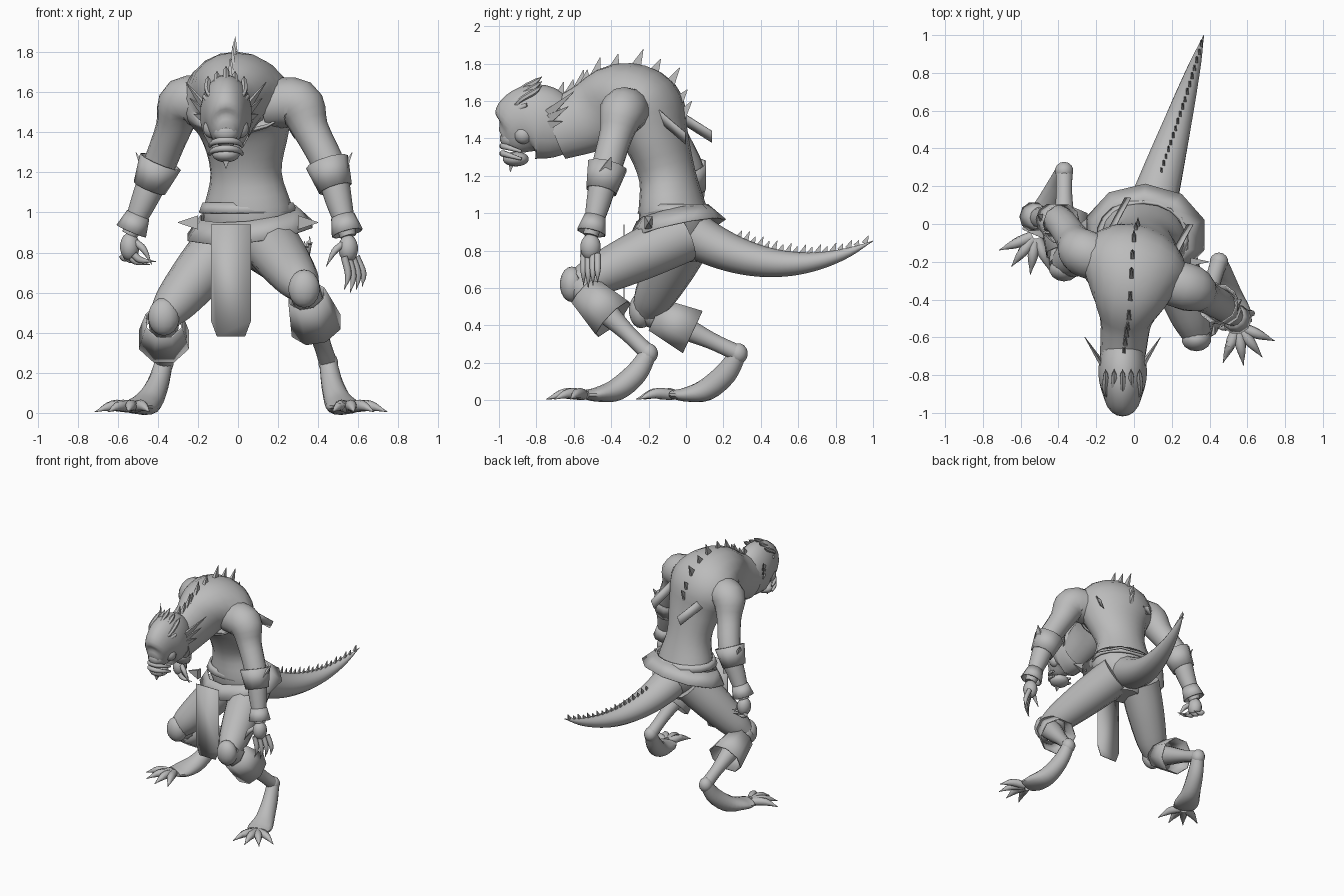
import bpy, bmesh, math
from mathutils import Vector

if "Cube" in bpy.data.objects:
    bpy.data.objects.remove(bpy.data.objects["Cube"])

GREY = (.5, .5, .5, 1)
grey = bpy.data.materials.new("plain grey")
grey.use_nodes = True
grey.diffuse_color = GREY
grey.node_tree.nodes["Principled BSDF"].inputs["Base Color"].default_value = GREY

ACROSS, FORWARD, UP = Vector((1, 0, 0)), Vector((0, 1, 0)), Vector((0, 0, 1))


def finish(name, bm, angle=50, shell=0):
    bmesh.ops.recalc_face_normals(bm, faces=bm.faces)
    mesh = bpy.data.meshes.new(name)
    bm.to_mesh(mesh)
    bm.free()
    mesh.materials.append(grey)
    obj = bpy.data.objects.new(name, mesh)
    bpy.context.collection.objects.link(obj)
    bpy.ops.object.select_all(action='DESELECT')
    obj.select_set(True)
    bpy.context.view_layer.objects.active = obj
    bpy.ops.object.shade_smooth_by_angle(angle=math.radians(angle))
    if shell:
        obj.modifiers.new("thickness", 'SOLIDIFY').thickness = shell


def resample(stations, steps):
    """Smooth stations (x, y, z, half width, half depth) with a spline."""
    rows = [Vector(s) for s in stations]
    rows = [2 * rows[0] - rows[1]] + rows + [2 * rows[-1] - rows[-2]]
    out = []
    for before, a, b, after in zip(rows, rows[1:], rows[2:], rows[3:]):
        for k in range(steps):
            t = k / steps
            bend = t * (1 - t) / 2
            line = a.lerp(b, t * t * (3 - 2 * t))
            out.append(line + (b - before) * bend * (1 - t) - (after - a) * bend * t)
    return out + [rows[-2]]


def frames(rows, ref):
    """Give the centre and two scaled cross axes of every row."""
    pts = [Vector(r[:3]) for r in rows]
    for i, p in enumerate(pts):
        t = (pts[min(i + 1, len(pts) - 1)] - pts[max(i - 1, 0)]).normalized()
        u = (ref - t * t.dot(ref)).normalized()
        yield p, u * max(rows[i][3], .002), t.cross(u) * max(rows[i][4], .002)


def loft(name, stations, ref=ACROSS, sides=14, steps=4, shell=0, angle=50):
    """Skin elliptical sections; a shell leaves the ends open with thickness."""
    bm = bmesh.new()
    rings = []
    for p, u, v in frames(resample(stations, steps), ref):
        turn = [math.tau * (k + .5) / sides for k in range(sides)]
        rings.append([bm.verts.new(p + u * math.cos(a) + v * math.sin(a)) for a in turn])
    for low, high in zip(rings, rings[1:]):
        for k in range(sides):
            n = (k + 1) % sides
            bm.faces.new((low[k], low[n], high[n], high[k]))
    if not shell:
        bm.faces.new(rings[0])
        bm.faces.new(rings[-1])
    finish(name, bm, angle, shell)


def tube(name, points, radii, ref=ACROSS, **options):
    loft(name, [(*p, r, r) for p, r in zip(points, radii)], ref, **options)


def flare(name, start, end, narrow, wide, ref=ACROSS, sides=8):
    tube(name, (start, end), (narrow, wide), ref, sides=sides, steps=1, shell=.008, angle=20)


def spike(name, base, tip, wide, thick, ref=ACROSS):
    loft(name, [(*base, wide, thick), (*tip, 0, 0)], ref, sides=4, steps=1, angle=20)


def digit(name, root, tip, radius, bow):
    middle = root.lerp(tip, .5) + Vector(bow)
    tube(name, (root, middle, tip), (radius, radius * .9, 0), Vector((.3, 1, .2)), sides=8)


def blob(name, centre, size):
    bm = bmesh.new()
    bmesh.ops.create_uvsphere(bm, u_segments=14, v_segments=9, radius=1)
    for v in bm.verts:
        v.co = Vector(centre) + v.co * Vector(size)
    finish(name, bm)


def sheet(name, points):
    bm = bmesh.new()
    bm.faces.new([bm.verts.new(p) for p in points])
    finish(name, bm, shell=.006)


def ridge(name, stations, first, last, height):
    """Row of backswept spikes along the upper side of a loft."""
    for i, (p, u, v) in enumerate(frames(resample(stations, 3), ACROSS)):
        if first <= i < last:
            top = v if v.y + v.z > 0 else -v
            tall = height * (1 + .4 * (i % 2))
            tip = p + top + (UP + FORWARD * .5) * tall
            spike(name, p + top * .85, tip, height * .35, height * .8)


# Hunched body running from the hips up and forward into the neck
torso = [(.05, -.04, .74, .1, .1), (.05, -.04, .9, .2, .17), (.05, -.07, 1, .23, .18),
         (.04, -.1, 1.2, .18, .15), (.03, -.16, 1.4, .23, .17), (0, -.23, 1.55, .29, .22),
         (-.02, -.36, 1.6, .22, .2), (-.04, -.5, 1.52, .14, .19), (-.06, -.7, 1.44, .12, .16)]
loft("torso", torso, Vector((1, -.3, 0)), sides=18)
ridge("back_spike", torso, 13, 24, .055)

# Belt, flared skirt and loincloth
loft("belt", [(.05, -.06, 1.05, .23, .18), (.05, -.06, 1, .25, .2)], sides=18, steps=1, shell=.015)
loft("waist_skirt", [(.05, -.07, 1, .25, .2), (.06, -.05, .91, .33, .27)],
     sides=10, steps=1, shell=.006, angle=20)
for s in (-1, 1):
    corner = Vector((.05 + s * .25, -.2, .95))
    spike("skirt_corner", corner, corner + ACROSS * s * .1, .05, .03, UP)
half_cloth = [(.1, .94), (.1, .46), (.07, .38)]
sheet("loincloth", [(x - .035, -.335, z) for x, z in half_cloth + [(-x, z) for x, z in half_cloth[::-1]]])

# Tail sagging then rising to a point, with a serrated ridge
tail = []
for k in range(9):
    t = k / 8
    r = .14 * (1 - t) ** .8
    tail.append((.07 + .3 * t, t, .73 + .6 * (t - .55) ** 2, r, r * .9))
loft("tail", tail)
ridge("tail_spike", tail, 6, 24, .03)

# Head
HX = -.06
loft("head", [(HX, -.6, 1.45, .09, .13), (HX, -.7, 1.47, .12, .18), (HX, -.8, 1.49, .13, .2),
              (HX, -.88, 1.47, .11, .18), (HX, -.94, 1.42, .08, .12), (HX, -.98, 1.4, .04, .05)], sides=18)
blob("muzzle", (HX, -.94, 1.4), (.065, .055, .055))
blob("nose", (HX, -.97, 1.45), (.035, .025, .03))
blob("lower_jaw", (HX, -.91, 1.29), (.07, .07, .04))
spike("chin_tuft", (HX, -.93, 1.29), (HX, -.94, 1.22), .04, .03)
for name, z in (("upper_lip", 1.36), ("lower_lip", 1.32)):
    arc = [k * math.pi / 8 for k in range(-4, 5)]
    tube(name, [(HX + .08 * math.sin(a), -.88 - .1 * math.cos(a), z - .03 + .03 * math.cos(a)) for a in arc],
         [.008 + .01 * math.cos(a) for a in arc], UP, sides=8, steps=2)
for k in range(-2, 3):
    x, high = HX + k * .045, 1.7 - abs(k) * .025
    tube("crest_ridge", [(HX + k * .02, -.94, 1.53), (x, -.89, high - .05), (x, -.81, high), (x, -.77, high + .03)],
         (.01, .014, .016, 0), sides=6)
for s in (-1, 1):
    tube("brow", [(HX + s * .02, -.95, 1.52), (HX + s * .07, -.91, 1.55), (HX + s * .11, -.85, 1.58)],
         (.015, .022, .01), UP, sides=8)
    blob("cheek", (HX + s * .07, -.87, 1.42), (.045, .05, .05))
    for k in range(3):
        root = Vector((HX + s * .11, -.74, 1.53 - k * .03))
        spike("ear_prong", root, root + Vector((s * (.09 - k * .02), .14 - k * .03, .12 - k * .05)),
              .035, .012, Vector((0, -.6, 1)))


def arm(side, s, shoulder, elbow, wrist, reach):
    """Arm with its elbow guard, wrist cuff and hand; reach curls the fingers."""
    shoulder, elbow, wrist, reach = map(Vector, (shoulder, elbow, wrist, reach))
    chest = Vector((0, -.25, 1.54))
    tube(side + "_arm", (chest.lerp(shoulder, .5), shoulder, shoulder.lerp(elbow, .4), elbow,
                         elbow.lerp(wrist, .5), wrist), (.12, .125, .09, .08, .065, .04), FORWARD)
    flare(side + "_elbow_guard", elbow.lerp(shoulder, .1), elbow.lerp(wrist, .3), .11, .085, FORWARD, 10)
    flare(side + "_wrist_cuff", elbow.lerp(wrist, .7), elbow.lerp(wrist, .95), .06, .08, FORWARD, 10)
    rim = elbow + ACROSS * s * .07
    spike(side + "_guard_point", rim, rim + Vector((s * .04, .03, .08)), .05, .02, FORWARD)
    blob(side + "_palm", wrist - UP * .06, (.05, .055, .07))
    for k in range(4):
        root = wrist + Vector((s * (k - 1) * .02, (k - 1.5) * .025, -.1))
        fan = Vector((s * (k - 1) * .01, 0, abs(k - 1) * .015))
        digit(side + "_finger", root, root + reach + fan, .018, (s * .02, 0, -.01))
    root = wrist - Vector((s * .03, .02, .04))
    digit(side + "_thumb", root, root - Vector((s * .08, .02, .11)), .018, (0, -.01, .02))


def leg(side, s, hip, knee, ankle, ball):
    """Digitigrade leg with breeches, knee pad, flared cuff and clawed foot."""
    hip, knee, ankle, ball = map(Vector, (hip, knee, ankle, ball))
    tube(side + "_thigh", [hip.lerp(knee, t) for t in (0, .4, .8, 1)], (.145, .135, .11, .08))
    tube(side + "_shin", [knee.lerp(ankle, t) for t in (0, .3, .7, 1)], (.08, .07, .045, .045))
    blob(side + "_knee_pad", knee - FORWARD * .03, (.08, .065, .095))
    flare(side + "_breech_cuff", knee.lerp(ankle, .1), knee.lerp(ankle, .5), .1, .135)
    foot = []
    for t, wide, deep in ((0, .045, .045), (.2, .055, .06), (.5, .07, .06), (.8, .09, .04), (1, .08, .025)):
        p = ankle.lerp(ball, t)
        foot.append((p.x, p.y, ball.z + (ankle.z - ball.z) * (1 - t) ** 3, wide, deep))
    blob(side + "_heel", ankle, (.05, .05, .055))
    loft(side + "_foot", foot)
    for k in range(4):
        turn = math.radians(30 * k - 112)
        way = Vector((s * math.cos(turn), math.sin(turn), 0))
        digit(side + "_toe", ball + way * .02, ball + way * .21 - UP * .025, .03, (0, 0, .018))


# Open left hand and half-closed right hand; left leg strides forward
arm("left", 1, (.3, -.34, 1.54), (.46, -.43, 1.22), (.55, -.51, .88), (.01, 0, -.18))
arm("right", -1, (-.27, -.15, 1.55), (-.4, .02, 1.22), (-.54, .04, .89), (.1, 0, -.05))
leg("left", 1, (.14, -.02, .88), (.33, -.58, .62), (.45, -.2, .25), (.55, -.54, .03))
leg("right", -1, (-.05, 0, .87), (-.37, -.21, .48), (-.37, .28, .25), (-.52, -.06, .03))

# Torn straps hanging off the back
for name, a, b in (("right_strap", (-.15, -.05, 1.5), (-.05, .14, 1.38)),
                   ("left_strap", (.2, -.15, 1.5), (.28, 0, 1.37))):
    strip = Vector((.03, 0, .06))
    sheet(name, [Vector(a), Vector(b), Vector(b) + strip, Vector(a) + strip])
